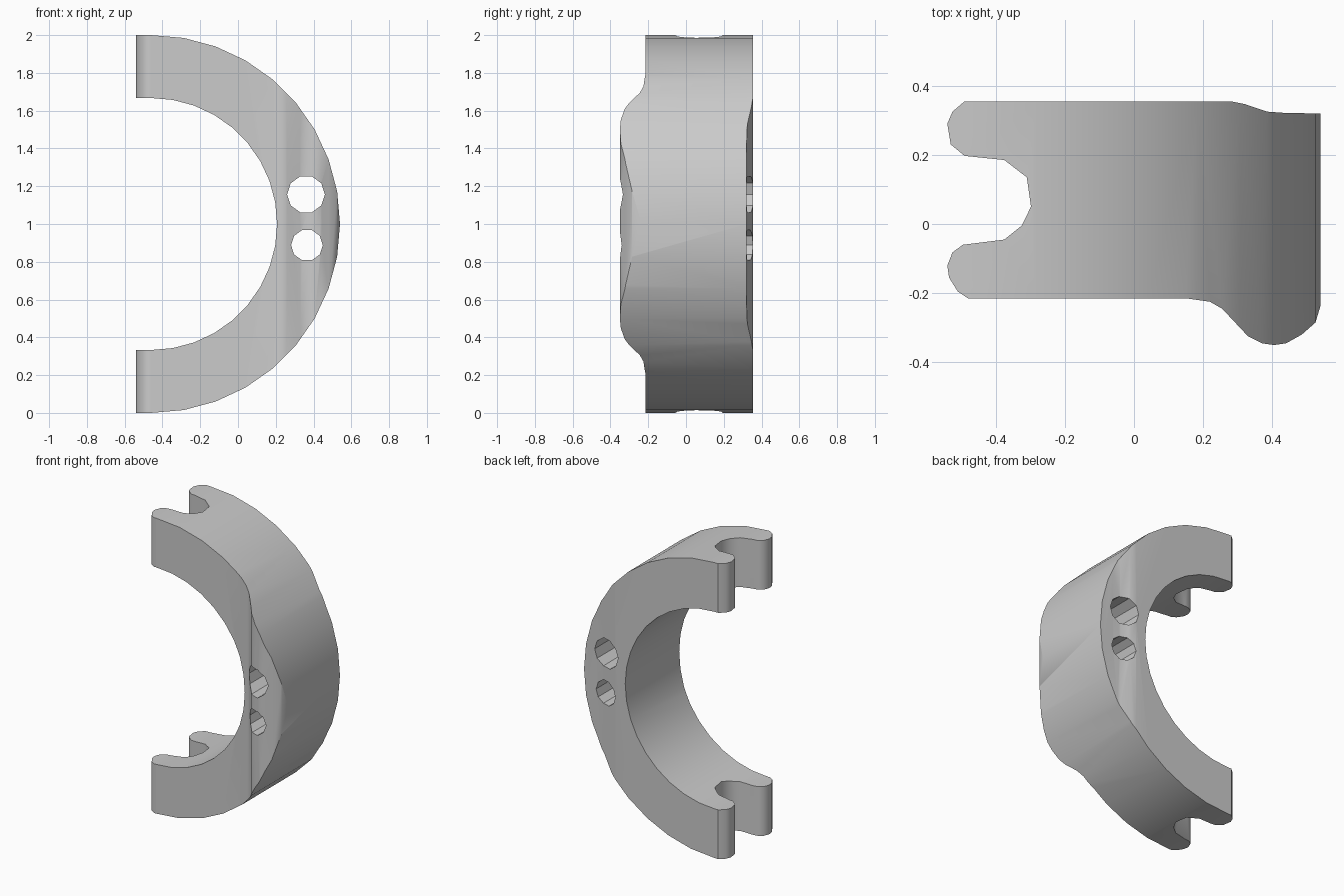
import bpy
import bmesh
from math import cos, sin, pi, radians
from mathutils import Vector

cube = bpy.data.objects.get("Cube")
if cube:
    bpy.data.objects.remove(cube, do_unlink=True)

GREY = (0.6, 0.6, 0.6, 1)
grey = bpy.data.materials.new("plain grey")
grey.use_nodes = True
grey.diffuse_color = GREY
grey.node_tree.nodes["Principled BSDF"].inputs["Base Color"].default_value = GREY


def prism(name, points, offset):
    """Closed outline swept along a straight offset."""
    bm = bmesh.new()
    face = bm.faces.new([bm.verts.new(p) for p in points])
    sweep = bmesh.ops.extrude_face_region(bm, geom=[face])
    moved = [g for g in sweep["geom"] if isinstance(g, bmesh.types.BMVert)]
    bmesh.ops.translate(bm, verts=moved, vec=Vector(offset))
    bmesh.ops.recalc_face_normals(bm, faces=bm.faces)
    mesh = bpy.data.meshes.new(name)
    bm.to_mesh(mesh)
    bm.free()
    mesh.materials.append(grey)
    obj = bpy.data.objects.new(name, mesh)
    bpy.context.collection.objects.link(obj)
    return obj


def carve(target, cutter, operation):
    """Boolean, applied at once, with the cutter removed."""
    cutter.hide_render = True
    mod = target.modifiers.new(operation, "BOOLEAN")
    mod.operation = operation
    mod.solver = "EXACT"
    mod.object = cutter
    bpy.context.view_layer.objects.active = target
    bpy.ops.object.modifier_apply(modifier=mod.name)
    bpy.data.objects.remove(cutter, do_unlink=True)


# Half ring seen from the front, with short straight ends
CX, LEFT, OUTER, INNER, STEPS = -0.46, -0.6, 1.0, 0.667, 18


def arc(radius):
    angles = [pi / 2 - pi * i / STEPS for i in range(STEPS + 1)]
    curve = [(CX + radius * cos(a), -0.5, 1 + radius * sin(a)) for a in angles]
    return [(LEFT, -0.5, 1 + radius)] + curve + [(LEFT, -0.5, 1 - radius)]


clamp = prism("half_ring_clamp", arc(OUTER) + arc(INNER)[::-1], (0, 1, 0))

# Plan outline: forked ends, front bulge and shallow back recess
plan = [
    (-0.49, 0.355), (0.28, 0.355), (0.32, 0.347), (0.385, 0.325), (0.44, 0.321), (0.6, 0.319),
    (0.6, -0.235), (0.54, -0.235), (0.525, -0.285), (0.485, -0.32), (0.44, -0.345),
    (0.405, -0.35), (0.37, -0.345), (0.33, -0.325), (0.255, -0.245), (0.22, -0.225),
    (0.15, -0.215), (-0.48, -0.215), (-0.51, -0.195), (-0.535, -0.155), (-0.54, -0.12),
    (-0.525, -0.082), (-0.495, -0.06), (-0.375, -0.045), (-0.325, -0.005), (-0.298, 0.05),
    (-0.31, 0.135), (-0.375, 0.185), (-0.49, 0.197), (-0.53, 0.23), (-0.54, 0.29), (-0.525, 0.325),
]
outline = prism("plan_cutter", [(x, y, -0.2) for x, y in plan], (0, 0, 2.4))
carve(clamp, outline, "INTERSECT")

# Two bolt holes through the thick middle
for x, z, radius in ((0.36, 1.157, 0.1), (0.365, 0.888, 0.084)):
    ring = [(x + radius * cos(2 * pi * i / 10), -0.6, z + radius * sin(2 * pi * i / 10))
            for i in range(10)]
    carve(clamp, prism("hole_cutter", ring, (0, 1.2, 0)), "DIFFERENCE")

# Smooth curves, sharp rims
bpy.ops.object.select_all(action="DESELECT")
clamp.select_set(True)
bpy.context.view_layer.objects.active = clamp
bpy.ops.object.shade_smooth_by_angle(angle=radians(35))
